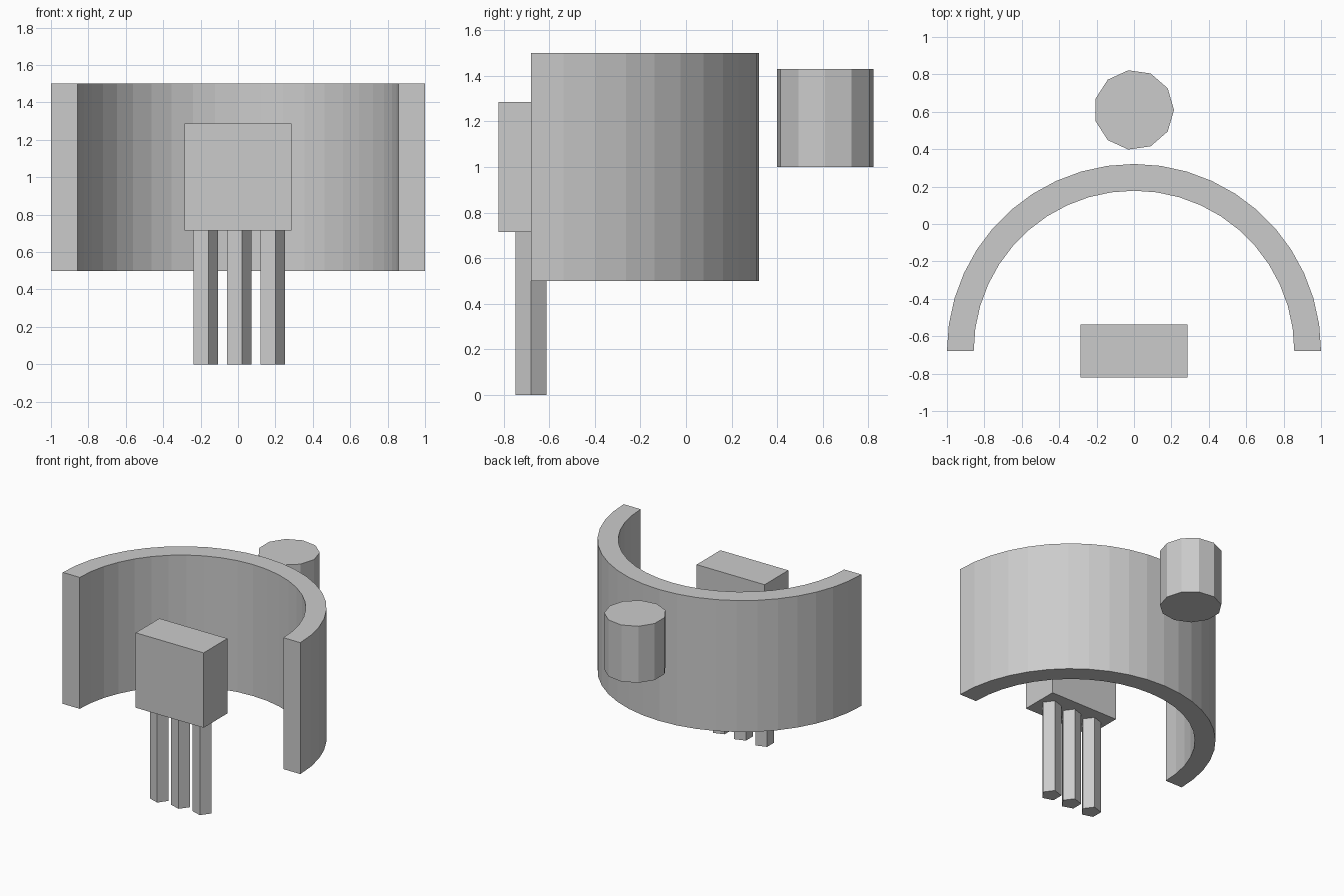
import bpy
import bmesh
from math import cos, sin, pi

cube = bpy.data.objects.get("Cube")
if cube:
    bpy.data.objects.remove(cube, do_unlink=True)

grey = bpy.data.materials.new("plain_grey")
grey.use_nodes = True
grey.diffuse_color = (0.6, 0.6, 0.6, 1)
grey.node_tree.nodes["Principled BSDF"].inputs["Base Color"].default_value = (0.6, 0.6, 0.6, 1)

CENTRE_Y = -0.679  # shared axis of the wall, body and legs


def prism(name, outline, z0, z1):
    """Extrude a closed counter-clockwise outline from z0 up to z1."""
    bm = bmesh.new()
    base = bm.faces.new([bm.verts.new((x, y, z0)) for x, y in outline])
    top = bmesh.ops.extrude_face_region(bm, geom=[base], use_keep_orig=True)
    moved = [v for v in top["geom"] if isinstance(v, bmesh.types.BMVert)]
    bmesh.ops.translate(bm, verts=moved, vec=(0, 0, z1 - z0))
    bmesh.ops.recalc_face_normals(bm, faces=bm.faces)
    mesh = bpy.data.meshes.new(name)
    bm.to_mesh(mesh)
    bm.free()
    mesh.materials.append(grey)
    obj = bpy.data.objects.new(name, mesh)
    bpy.context.collection.objects.link(obj)
    return obj


def arc(cx, cy, radius, steps, sweep):
    return [(cx + radius * cos(sweep * i / steps), cy + radius * sin(sweep * i / steps))
            for i in range(steps + 1)]


def polygon(cx, cy, radius, sides):
    return arc(cx, cy, radius, sides, 2 * pi)[:-1]


# Half-ring wall, open to the front
outer = arc(0, CENTRE_Y, 1.0, 22, pi)
inner = arc(0, CENTRE_Y, 0.857, 22, pi)
prism("curved_wall", outer + inner[::-1], 0.5, 1.5)

# Block body
w, d = 0.286, 0.143
prism("body", [(-w, CENTRE_Y - d), (w, CENTRE_Y - d),
               (w, CENTRE_Y + d), (-w, CENTRE_Y + d)], 0.716, 1.286)

# Three five-sided legs
for name, x in (("right_leg", -0.179), ("middle_leg", 0), ("left_leg", 0.179)):
    prism(name, polygon(x, CENTRE_Y, 0.0714, 5), 0, 0.72)

# Eleven-sided drum behind the wall
prism("rear_drum", polygon(0, 0.61, 0.214, 11), 1.0, 1.43)
